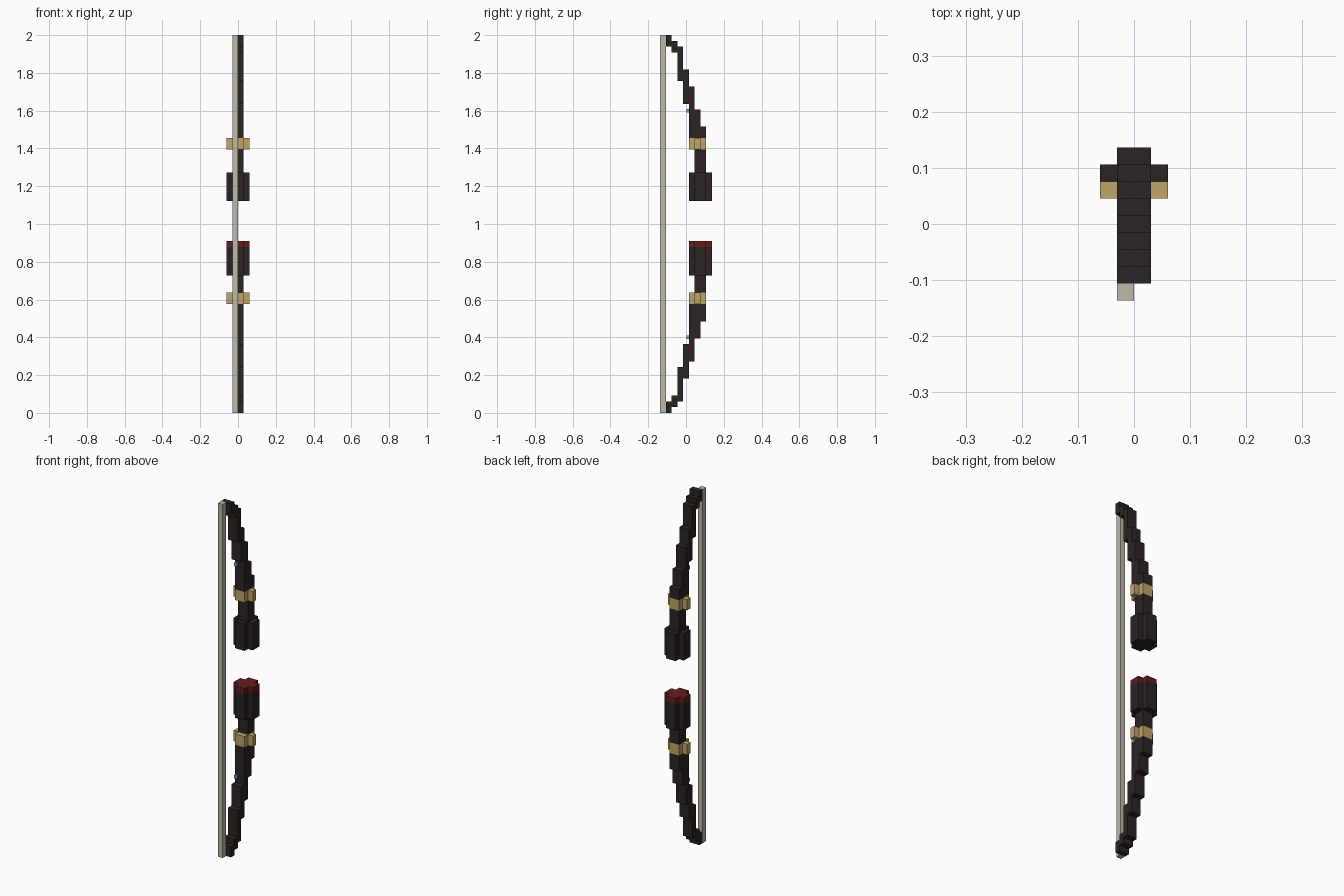
import bpy
import bmesh

V = 2 / 66           # edge of one block; sizes below are counted in blocks
HALF_HEIGHT = 33

if "Cube" in bpy.data.objects:
    bpy.data.objects.remove(bpy.data.objects["Cube"], do_unlink=True)


def material(name, rgb):
    mat = bpy.data.materials.new(name)
    mat.use_nodes = True
    color = (*rgb, 1)
    mat.diffuse_color = color
    bsdf = mat.node_tree.nodes["Principled BSDF"]
    bsdf.inputs["Base Color"].default_value = color
    bsdf.inputs["Roughness"].default_value = 0.8
    return mat


dark = material("dark_wood", (0.025, 0.017, 0.017))
gold = material("dull_gold", (0.52, 0.38, 0.14))
red = material("deep_red", (0.13, 0.012, 0.012))
cord = material("pale_cord", (0.53, 0.48, 0.40))
blue = material("soft_blue", (0.15, 0.35, 0.60))


def prism(name, corners, offset, mat):
    """Extrude a flat outline by an offset; both in blocks."""
    bm = bmesh.new()
    face = bm.faces.new([bm.verts.new(c) for c in corners])
    new = bmesh.ops.extrude_face_region(bm, geom=[face])["geom"]
    moved = [g for g in new if isinstance(g, bmesh.types.BMVert)]
    bmesh.ops.translate(bm, verts=moved, vec=offset)
    bmesh.ops.scale(bm, verts=bm.verts, vec=(V, V, V))
    bmesh.ops.recalc_face_normals(bm, faces=bm.faces)
    mesh = bpy.data.meshes.new(name)
    bm.to_mesh(mesh)
    bm.free()
    mesh.materials.append(mat)
    obj = bpy.data.objects.new(name, mesh)
    bpy.context.collection.objects.link(obj)
    return obj


def box(name, x, y, z, mat):
    base = [(x[0], y[0], z[0]), (x[1], y[0], z[0]),
            (x[1], y[1], z[0]), (x[0], y[1], z[0])]
    return prism(name, base, (0, 0, z[1] - z[0]), mat)


def cross_column(name, y, arm, z, mat):
    """Column with a plus-shaped section: arm is the y range of the wide bar."""
    side = [(1, y[0]), (1, arm[0]), (2, arm[0]), (2, arm[1]), (1, arm[1]), (1, y[1])]
    outline = side + [(-a, b) for a, b in reversed(side)]
    return prism(name, [(a, b, z[0]) for a, b in outline], (0, 0, z[1] - z[0]), mat)


def limb(name, columns, place):
    """Stepped limb two blocks wide, from the z range of each column of blocks."""
    top, bottom = [], []
    for i, (low, high) in enumerate(columns):
        y = i - 3.5
        top += [(y, high), (y + 1, high)]
        bottom += [(y, low), (y + 1, low)]
    outline = top + bottom[::-1]
    # drop repeated corners
    outline = [p for i, p in enumerate(outline) if p != outline[i - 1]]
    return prism(name, [(-1, y, place(z)) for y, z in outline], (2, 0, 0), dark)


# Two halves, mirrored in height; the lower band sits one block nearer the middle
for half, sign, shift in (("upper", 1, 0), ("lower", -1, 1)):
    def place(z):
        return HALF_HEIGHT + sign * (z - HALF_HEIGHT)

    def span(low, high):
        return sorted((place(low), place(high)))

    foot = 48 - shift
    limb(half + "_limb",
         [(64, 66), (63, 65), (58, 64), (54, 60), (foot, 57), (foot, 53), (foot, 50)], place)
    cross_column(half + "_band", (0.5, 3.5), (1.5, 2.5), span(foot - 2, foot), gold)
    box(half + "_neck", (-1, 1), (1.5, 3.5), span(42, foot - 2), dark)
    cross_column(half + "_grip", (0.5, 4.5), (1.5, 3.5), span(37, 42), dark)
    box(half + "_bead", (-0.9, -0.3), (0.1, 0.5), span(52.5, 53.1), blue)

# Red cap on the lower grip
cross_column("grip_cap", (0.5, 4.5), (1.5, 3.5), (29, 30), red)

# Bowstring
box("string", (-1, 0), (-4.5, -3.5), (0, 66), cord)
